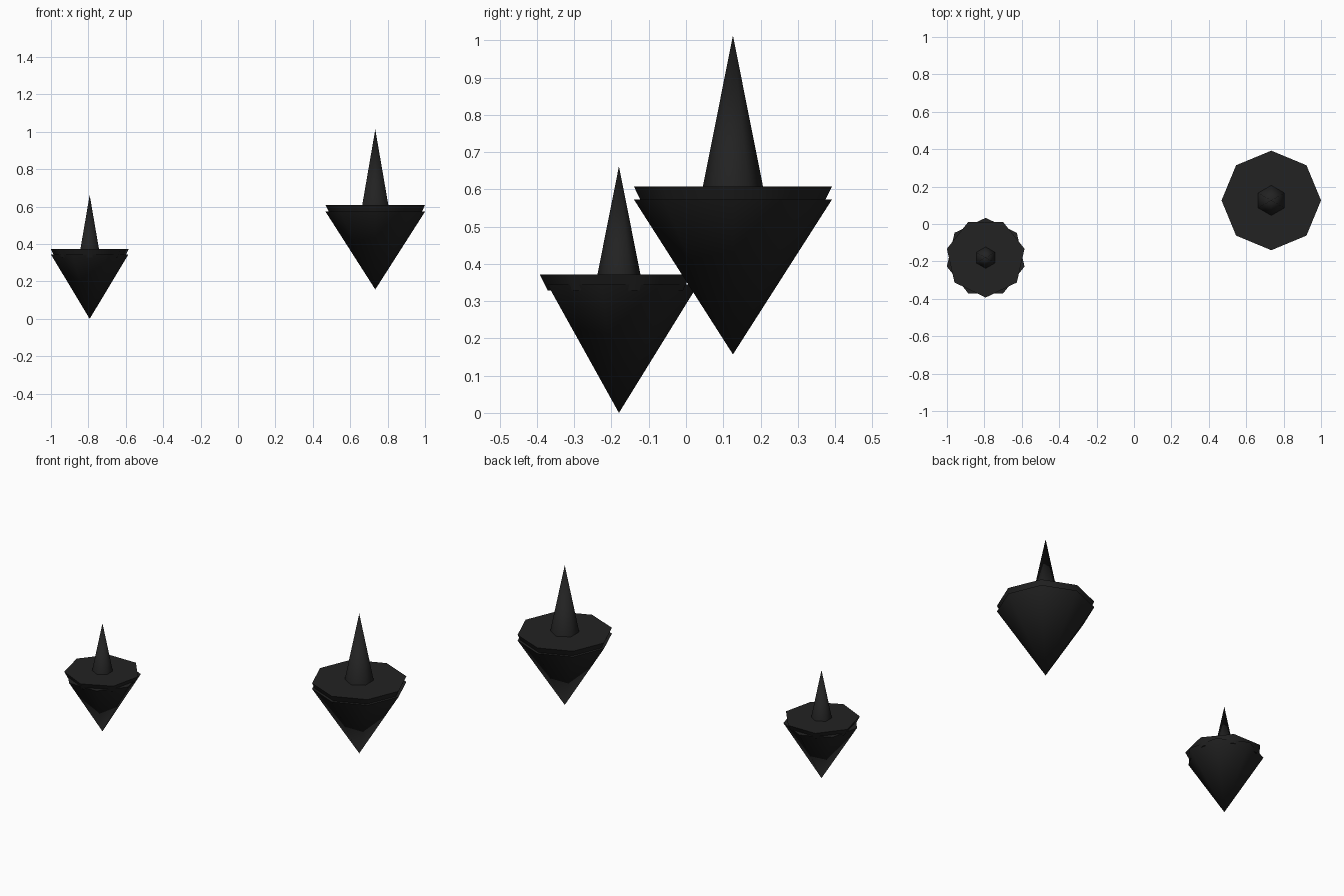
import bpy, math

if "Cube" in bpy.data.objects:
    bpy.data.objects.remove(bpy.data.objects["Cube"])

black = bpy.data.materials.new("dark charcoal")
black.diffuse_color = (0.016, 0.016, 0.016, 1)
black.use_nodes = True
black.node_tree.nodes["Principled BSDF"].inputs["Base Color"].default_value = black.diffuse_color


def cone(name, center, sides, r_low, r_high, z_low, z_high, angle):
    """Cone or frustum with its first corner at the given angle (degrees)."""
    verts, faces, rings = [], [], []
    for r, z in ((r_low, z_low), (r_high, z_high)):
        start = len(verts)
        count = sides if r > 0 else 1
        for i in range(count):
            a = math.radians(angle) + i * math.tau / sides
            verts.append((center[0] + r * math.cos(a), center[1] + r * math.sin(a), z))
        rings.append([start + i % count for i in range(sides)])
    low, high = rings
    for i in range(sides):
        j = (i + 1) % sides
        face = [low[i], low[j], high[j], high[i]]
        faces.append(list(dict.fromkeys(face)))
    if r_low > 0:
        faces.append(low[::-1])
    if r_high > 0:
        faces.append(high)
    mesh = bpy.data.meshes.new(name)
    mesh.from_pydata(verts, [], faces)
    mesh.materials.append(black)
    mesh.update()
    ob = bpy.data.objects.new(name, mesh)
    bpy.context.collection.objects.link(ob)
    bpy.ops.object.select_all(action='DESELECT')
    ob.select_set(True)
    bpy.context.view_layer.objects.active = ob
    bpy.ops.object.shade_smooth_by_angle(angle=math.radians(65))


# large eight-sided stud
c = (0.734, 0.126)
cone("large_lower_point", c, 8, 0, 0.266, 0.157, 0.573, 90)
cone("large_collar", c, 8, 0.240, 0.266, 0.555, 0.608, 90)
cone("large_spike", c, 6, 0.081, 0, 0.606, 1.013, 90)

# small seven-sided stud, collar turned half a step against the point
c = (-0.793, -0.180)
cone("small_lower_point", c, 7, 0, 0.213, 0.0, 0.345, 90)
cone("small_collar", c, 7, 0.191, 0.213, 0.329, 0.372, -90)
cone("small_spike", c, 6, 0.058, 0, 0.370, 0.662, 90)
